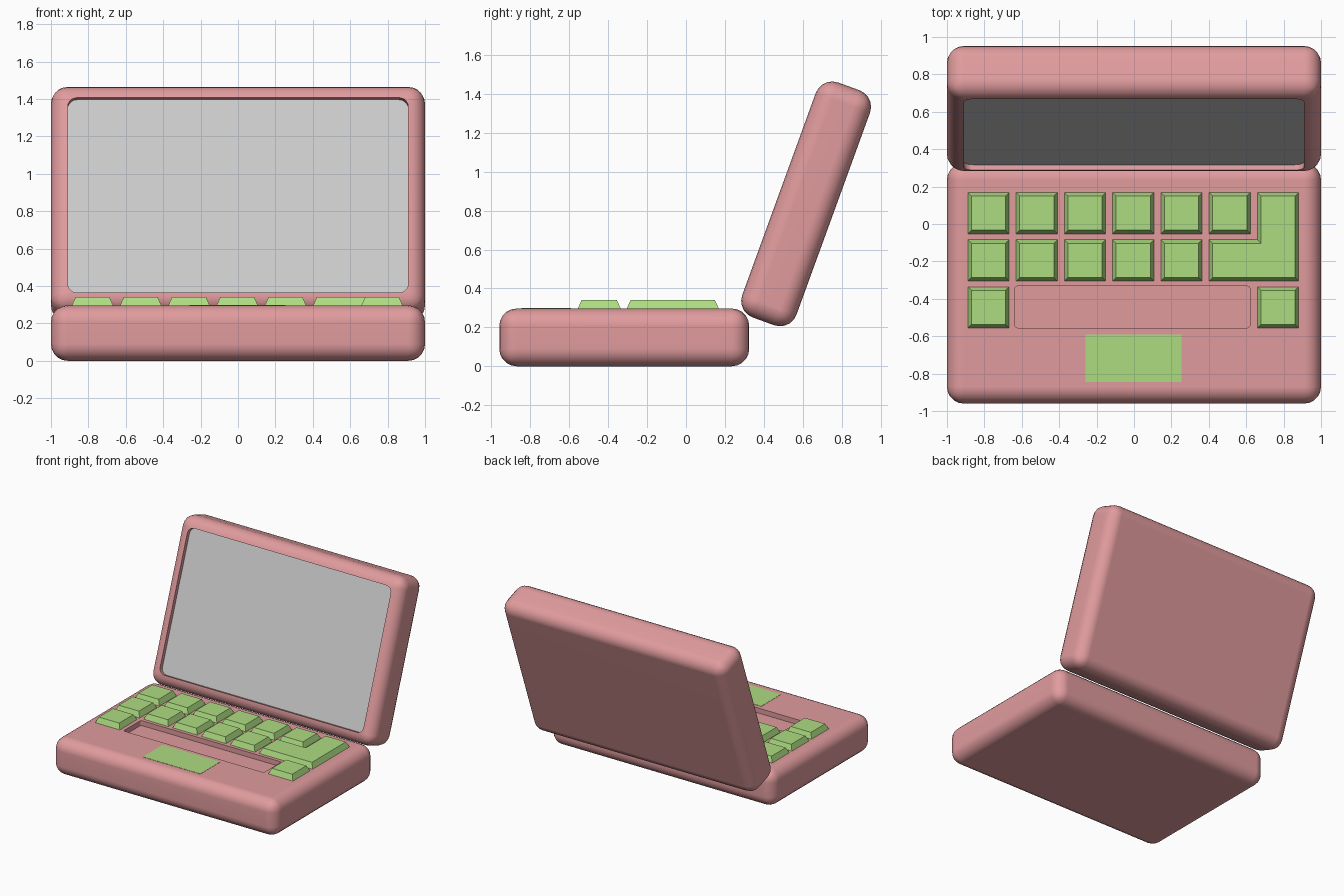
import bpy, bmesh
from math import radians, sin, cos, pi
from mathutils import Vector, Matrix

if "Cube" in bpy.data.objects:
    bpy.data.objects.remove(bpy.data.objects["Cube"])


def material(name, color):
    m = bpy.data.materials.new(name)
    m.diffuse_color = (*color, 1)
    m.use_nodes = True
    m.node_tree.nodes["Principled BSDF"].inputs["Base Color"].default_value = m.diffuse_color
    return m


PINK = material("pink_plastic", (0.75, 0.33, 0.34))
GREEN = material("green_plastic", (0.42, 0.72, 0.22))


def make_object(name, bm, mat=None):
    bmesh.ops.recalc_face_normals(bm, faces=bm.faces)
    me = bpy.data.meshes.new(name)
    bm.to_mesh(me)
    bm.free()
    ob = bpy.data.objects.new(name, me)
    bpy.context.collection.objects.link(ob)
    if mat:
        me.materials.append(mat)
    return ob


def rect(x0, x1, y0, y1, r=0.0, n=5):
    """Counter-clockwise rectangle, optionally with rounded corners."""
    if r == 0:
        return [(x0, y0), (x1, y0), (x1, y1), (x0, y1)]
    centres = [(x0 + r, y0 + r, pi), (x1 - r, y0 + r, 1.5 * pi),
               (x1 - r, y1 - r, 0), (x0 + r, y1 - r, 0.5 * pi)]
    return [(cx + r * cos(a + i * pi / 2 / n), cy + r * sin(a + i * pi / 2 / n))
            for cx, cy, a in centres for i in range(n + 1)]


def inset(points, d):
    """Move every edge of a counter-clockwise outline inward by d."""
    out = []
    for i, p in enumerate(points):
        p = Vector(p)
        a = (p - Vector(points[i - 1])).normalized()
        b = (Vector(points[(i + 1) % len(points)]) - p).normalized()
        na, nb = Vector((-a.y, a.x)), Vector((-b.y, b.x))
        out.append(p + (na + nb) * d / (1 + na.dot(nb)))
    return out


def prism(name, outline, z0, z1, taper=0.0, mat=None):
    bm = bmesh.new()
    low = [bm.verts.new((p[0], p[1], z0)) for p in outline]
    top = [bm.verts.new((p[0], p[1], z1)) for p in inset(outline, taper)]
    bm.faces.new(low[::-1])
    bm.faces.new(top)
    for i in range(len(low)):
        j = (i + 1) % len(low)
        bm.faces.new((low[i], low[j], top[j], top[i]))
    return make_object(name, bm, mat)


def shell(name, size, recess, depth):
    """Rounded slab centred on the origin with a recess cut into its top."""
    bm = bmesh.new()
    bmesh.ops.create_cube(bm, size=1, matrix=Matrix.Diagonal((*size, 1)))
    bmesh.ops.bevel(bm, geom=bm.edges[:], offset=0.09, segments=5,
                    profile=0.5, affect='EDGES')
    ob = make_object(name, bm, PINK)
    cutter = prism(name + "_cutter", recess, size[2] / 2 - depth, size[2] / 2 + 0.1, mat=PINK)
    cutter.hide_render = True
    mod = ob.modifiers.new("recess", 'BOOLEAN')
    mod.operation, mod.object, mod.solver = 'DIFFERENCE', cutter, 'EXACT'
    bpy.ops.object.select_all(action='DESELECT')
    bpy.context.view_layer.objects.active = ob
    ob.select_set(True)
    bpy.ops.object.modifier_apply(modifier=mod.name)
    bpy.data.objects.remove(cutter)
    bpy.ops.object.shade_smooth_by_angle(angle=radians(35))
    ob.modifiers.new("flat_panels", 'WEIGHTED_NORMAL').keep_sharp = True
    return ob


DEPTH, THICK = 1.285, 0.297
BASE_Y = -0.3175

# Base with the long empty slot in the bottom key row
base = shell("base", (2, DEPTH, THICK),
             rect(-0.637, 0.62, -0.555 - BASE_Y, -0.332 - BASE_Y, 0.015, 3), 0.04)
base.location = (0, BASE_Y, THICK / 2)

# Tilted lid with a recessed screen
lid = shell("lid", (2, DEPTH, THICK), rect(-0.91, 0.91, -0.555, 0.555, 0.05), 0.034)
screen = prism("screen", rect(-0.909, 0.909, -0.554, 0.554, 0.049),
               THICK / 2 - 0.038, THICK / 2 - 0.03)
for part in (lid, screen):
    part.location = (0, 0.6175, 0.835)
    part.rotation_euler = (radians(70), 0, 0)

# Keys: tapered blocks on a 7 x 3 grid
PITCH_X, PITCH_Y, KEY = 0.258, 0.252, 0.224
X0, Y0 = -0.89, 0.17
Z0, Z1, TAPER = THICK - 0.004, 0.34, 0.021
for row, columns in enumerate([range(6), range(5), (0, 6)]):
    for col in columns:
        x, y = X0 + col * PITCH_X, Y0 - row * PITCH_Y
        prism(f"key_{row + 1}_{col + 1}", rect(x, x + KEY, y - KEY, y), Z0, Z1, TAPER, GREEN)

# L-shaped enter key
xl, xm, xr = X0 + 5 * PITCH_X, X0 + 6 * PITCH_X, X0 + 6 * PITCH_X + KEY
yb, ym = Y0 - PITCH_Y - KEY, Y0 - PITCH_Y
prism("enter_key", [(xl, yb), (xr, yb), (xr, Y0), (xm, Y0), (xm, ym), (xl, ym)],
      Z0, Z1, TAPER, GREEN)

# Flush touchpad
prism("touchpad", rect(-0.26, 0.255, -0.845, -0.59), THICK - 0.005, THICK + 0.002, mat=GREEN)
